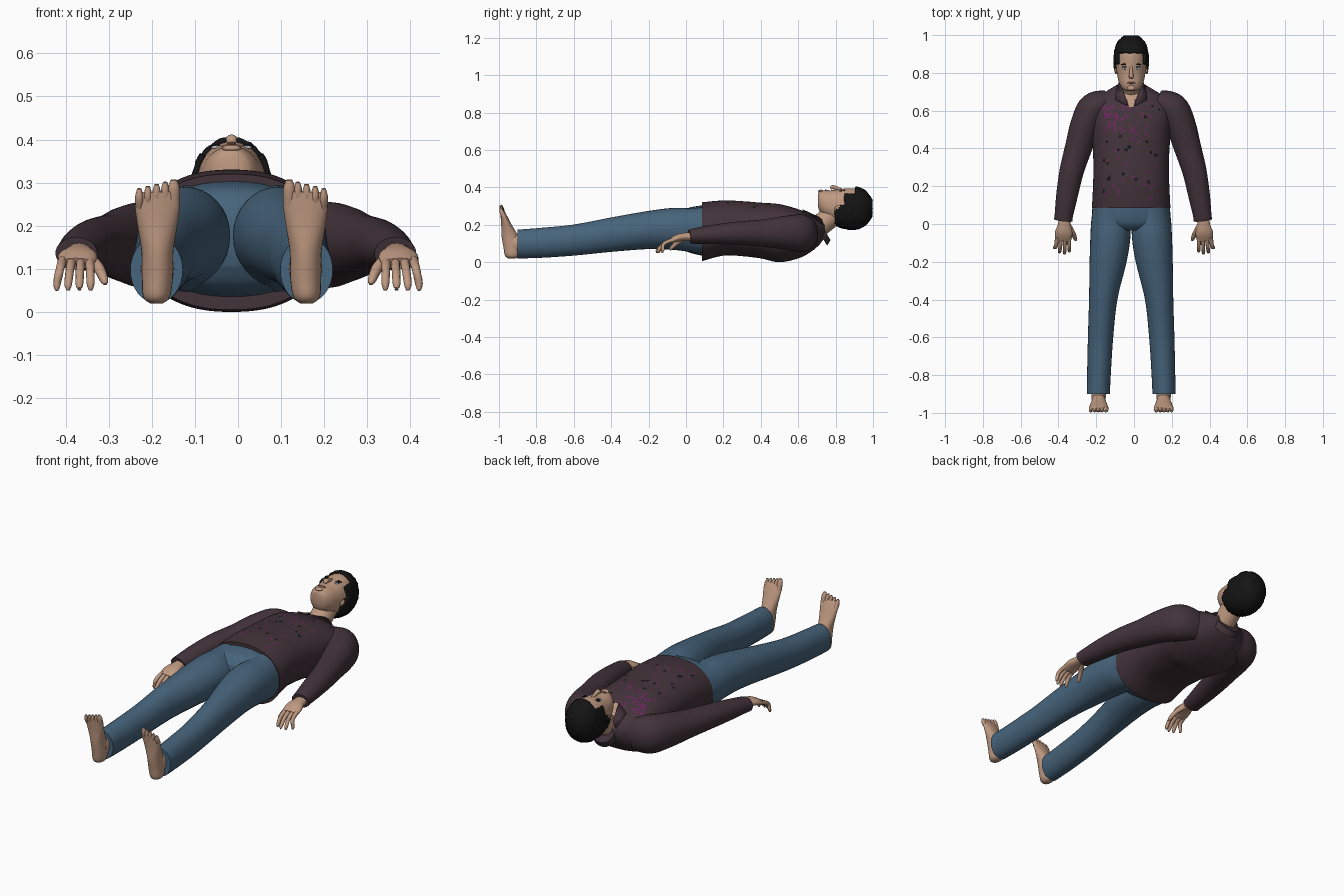
import bpy, bmesh, math, random
from mathutils import Vector
from mathutils.bvhtree import BVHTree

random.seed(4)
cube = bpy.data.objects.get("Cube")
if cube:
    bpy.data.objects.remove(cube, do_unlink=True)

CX = -0.015   # body centre line
Y, Z = Vector((0, 1, 0)), Vector((0, 0, 1))


def material(name, rgb):
    m = bpy.data.materials.new(name)
    m.use_nodes = True
    m.diffuse_color = (*rgb, 1)
    m.node_tree.nodes["Principled BSDF"].inputs["Base Color"].default_value = (*rgb, 1)
    return m


SKIN = material("skin", (0.52, 0.32, 0.22))
SHIRT = material("shirt_plum", (0.055, 0.033, 0.042))
STREAK = material("shirt_magenta", (0.13, 0.02, 0.10))
DENIM = material("denim", (0.062, 0.128, 0.2))
HAIR = material("hair_black", (0.007, 0.007, 0.007))
WHITE = material("eye_white", (0.6, 0.6, 0.6))
IRIS = material("iris_blue", (0.1, 0.22, 0.4))
LIP = material("lip", (0.32, 0.15, 0.11))


def finish(name, bm, *mats):
    bmesh.ops.recalc_face_normals(bm, faces=bm.faces)
    for f in bm.faces:
        f.smooth = True
    me = bpy.data.meshes.new(name)
    bm.to_mesh(me)
    bm.free()
    for m in mats:
        me.materials.append(m)
    ob = bpy.data.objects.new(name, me)
    bpy.context.collection.objects.link(ob)
    return ob


def spline(rows, steps):
    """Smooth interpolation through rows of numbers."""
    rows = [Vector(r) for r in rows]
    out = []
    for i in range(len(rows) - 1):
        a, b = rows[i], rows[i + 1]
        ta = (b - rows[max(i - 1, 0)]) / 2
        tb = (rows[min(i + 2, len(rows) - 1)] - a) / 2
        for k in range(steps):
            t = k / steps
            out.append(a * (2*t**3 - 3*t*t + 1) + ta * (t**3 - 2*t*t + t)
                       + b * (3*t*t - 2*t**3) + tb * (t**3 - t*t))
    return out + [rows[-1]]


def tube(rows, up=Z, axis=None, segs=24, steps=4, power=2.0):
    """Loft through rows of x, y, z, side radius, up radius."""
    rows = spline(rows, steps)
    bm = bmesh.new()
    rings = []
    for i, r in enumerate(rows):
        c = Vector(r[:3])
        t = axis or (Vector(rows[min(i + 1, len(rows) - 1)][:3])
                     - Vector(rows[max(i - 1, 0)][:3])).normalized()
        side = t.cross(up).normalized()
        top = side.cross(t)
        ring = []
        for k in range(segs):
            a = math.tau * k / segs
            u, v = [math.copysign(abs(q) ** (2 / power), q) for q in (math.cos(a), math.sin(a))]
            ring.append(bm.verts.new(c + side * u * r[3] + top * v * r[4]))
        rings.append(ring)
    for p, q in zip(rings, rings[1:]):
        for k in range(segs):
            j = (k + 1) % segs
            bm.faces.new((p[k], p[j], q[j], q[k]))
    bm.faces.new(rings[0][::-1])
    bm.faces.new(rings[-1])
    return bm


def span(rows):
    """Centred rings from y, lowest z, highest z, half width."""
    return [(CX, y, (lo + hi) / 2, w, (hi - lo) / 2) for y, lo, hi, w in rows]


def blob(name, loc, size, mat):
    bm = bmesh.new()
    bmesh.ops.create_uvsphere(bm, u_segments=16, v_segments=10, radius=1)
    for v in bm.verts:
        v.co = Vector(loc) + Vector(a * b for a, b in zip(v.co, size))
    return finish(name, bm, mat)


# Shirt body with open neckline and woven streaks
bm = tube(span([(0.085, 0.005, 0.32, 0.208), (0.2, 0.035, 0.33, 0.202), (0.3, 0.032, 0.326, 0.2),
                (0.4, 0.02, 0.318, 0.203), (0.5, 0.0, 0.31, 0.212), (0.6, 0.02, 0.283, 0.222),
                (0.66, 0.05, 0.255, 0.195), (0.71, 0.09, 0.228, 0.12), (0.74, 0.13, 0.215, 0.07)]),
          axis=Y, segs=96, steps=7, power=2.3)
bm.normal_update()
for f in bm.faces:
    p = f.calc_center_median()
    dx = abs(p.x - CX)
    if p.z > 0.18 and dx < (p.y - 0.6) * 0.45:
        f.material_index = 1
    elif p.z > 0.22 and dx < 0.15 and 0.12 < p.y < 0.63:
        dense = p.y > 0.48 and p.x < 0
        if random.random() < (0.3 if dense else 0.07):
            f.material_index = 2 if dense or random.random() < 0.5 else 3
finish("shirt_body", bm, SHIRT, SKIN, STREAK, HAIR)

# Hips
finish("hips", tube(span([(-0.035, 0.11, 0.25, 0.1), (0.0, 0.06, 0.285, 0.195),
                          (0.06, 0.04, 0.3, 0.207), (0.12, 0.03, 0.305, 0.2)]),
                    axis=Y, segs=40, power=2.2), DENIM)

# Neck
finish("neck", tube([(CX, 0.66, 0.15, 0.062, 0.055), (CX, 0.74, 0.215, 0.058, 0.058),
                     (CX, 0.81, 0.28, 0.06, 0.062)]), SKIN)

# Head and hair share one profile
SKULL = [(0.705, 0.3, 0.368, 0.026), (0.715, 0.27, 0.378, 0.046), (0.745, 0.24, 0.384, 0.064),
         (0.79, 0.215, 0.385, 0.074), (0.84, 0.192, 0.392, 0.08), (0.9, 0.185, 0.394, 0.08),
         (0.95, 0.205, 0.375, 0.068), (0.985, 0.25, 0.33, 0.035)]
head = finish("head", tube(span(SKULL), axis=Y, segs=40, power=2.15), SKIN)
surface = BVHTree.FromPolygons([v.co for v in head.data.vertices],
                               [p.vertices for p in head.data.polygons])


def hairline(z):
    if z > 0.355:
        return 0.9
    return 0.85 if z > 0.3 else 0.8 + max(0, z - 0.27)


bm = tube(span(SKULL), axis=Y, segs=64, steps=8, power=2.15)
mid = Vector((CX, 0.85, 0.29))
bmesh.ops.delete(bm, context="FACES", geom=[
    f for f in bm.faces if f.calc_center_median().y < hairline(f.calc_center_median().z)])
for v in bm.verts:
    d = v.co - mid
    v.co += d.normalized() * (0.012 + random.uniform(-0.002, 0.003))
hair = finish("hair", bm, HAIR)
solid = hair.modifiers.new("thickness", "SOLIDIFY")
solid.thickness = 0.014
solid.offset = -1


def face_spot(name, x, y, size, mat, lift=0.0):
    hit = surface.ray_cast(Vector((x, y, 1)), -Z)[0]
    return blob(name, (x, y, hit.z + lift), size, mat)


# Nose and mouth
finish("nose", tube([(CX, 0.835, 0.385, 0.007, 0.008), (CX, 0.805, 0.395, 0.009, 0.01),
                     (CX, 0.783, 0.401, 0.013, 0.011), (CX, 0.774, 0.391, 0.01, 0.006)],
                    segs=12), SKIN)
face_spot("mouth", CX, 0.747, (0.024, 0.005, 0.005), LIP)
face_spot("chin", CX, 0.72, (0.022, 0.014, 0.008), SKIN)

# Collar band
finish("collar_band", tube([(CX, 0.715, 0.155, 0.078, 0.078), (CX, 0.742, 0.17, 0.068, 0.06)],
                           axis=Vector((0, 0.85, 0.5)).normalized(), segs=32), SHIRT)

for s, side in ((1, "left"), (-1, "right")):
    # Face details
    ex = CX + s * 0.034
    face_spot(side + "_eye", ex, 0.824, (0.014, 0.007, 0.004), WHITE)
    face_spot(side + "_iris", ex, 0.824, (0.006, 0.006, 0.003), IRIS, 0.002)
    face_spot(side + "_eyelid", ex, 0.832, (0.016, 0.003, 0.005), HAIR)
    face_spot(side + "_eyebrow", ex, 0.845, (0.02, 0.004, 0.004), HAIR)
    blob(side + "_ear", (CX + s * 0.08, 0.822, 0.285), (0.009, 0.028, 0.018), SKIN)

    # Collar flap
    bm = bmesh.new()
    flap = [(0.015, 0.625, 0.282), (0.085, 0.66, 0.258), (0.075, 0.735, 0.2), (0.05, 0.725, 0.235)]
    bm.faces.new([bm.verts.new((CX + s * x, y, z)) for x, y, z in flap])
    ob = finish(side + "_collar_flap", bm, SHIRT)
    ob.modifiers.new("thickness", "SOLIDIFY").thickness = 0.008

    # Trouser leg
    leg = [(0.1, 0.1, 0.17, 0.1, 0.125), (0.108, 0.02, 0.172, 0.103, 0.117),
           (0.11, -0.07, 0.178, 0.106, 0.112), (0.122, -0.2, 0.172, 0.098, 0.102),
           (0.148, -0.4, 0.147, 0.075, 0.092), (0.162, -0.6, 0.118, 0.067, 0.083),
           (0.17, -0.78, 0.103, 0.063, 0.08), (0.174, -0.9, 0.097, 0.061, 0.077)]
    finish(side + "_trouser_leg", tube([(CX + s * r[0], *r[1:]) for r in leg],
                                       axis=Y, segs=32, steps=5), DENIM)

    # Foot with upright toes
    fx = CX + s * 0.172
    finish(side + "_ankle", tube([(fx, -0.86, 0.1, 0.04, 0.055), (fx, -0.93, 0.1, 0.037, 0.052)],
                                 axis=Y), SKIN)
    foot = [(0.002, -0.93, 0.02, 0.015, 0.02), (0.002, -0.928, 0.035, 0.031, 0.04),
            (0.0, -0.93, 0.08, 0.036, 0.046), (0.0, -0.942, 0.14, 0.037, 0.044),
            (0.0, -0.96, 0.2, 0.046, 0.028), (0.0, -0.975, 0.25, 0.052, 0.017),
            (0.0, -0.985, 0.278, 0.045, 0.01)]
    finish(side + "_foot", tube([(fx + s * r[0], *r[1:]) for r in foot], up=Y, axis=Z), SKIN)
    for k in range(5):
        tx = fx + s * (-0.038 + 0.02 * k)
        top = 0.306 - 0.005 * k
        w = 0.014 if k == 0 else 0.01
        finish(f"{side}_toe_{k + 1}", tube([(tx, -0.974, 0.245, w, 0.012),
                                            (tx, -0.985, top - 0.02, w, 0.012),
                                            (tx, -0.99, top, w * 0.5, 0.006)], up=Y, segs=10), SKIN)

    # Sleeve
    ax = -0.005
    arm = [(0.13, 0.65, 0.15, 0.06, 0.085), (0.205, 0.615, 0.155, 0.083, 0.1),
           (0.25, 0.53, 0.157, 0.08, 0.09), (0.287, 0.41, 0.155, 0.072, 0.073),
           (0.325, 0.28, 0.155, 0.064, 0.062), (0.35, 0.15, 0.148, 0.057, 0.052),
           (0.366, 0.05, 0.14, 0.049, 0.042), (0.37, 0.02, 0.136, 0.049, 0.038)]
    finish(side + "_sleeve", tube([(ax + s * r[0], *r[1:]) for r in arm], segs=32, steps=5), SHIRT)

    # Hand
    hand = [(0.367, 0.05, 0.137, 0.032, 0.025), (0.369, 0.0, 0.136, 0.033, 0.022),
            (0.372, -0.045, 0.129, 0.046, 0.02), (0.376, -0.085, 0.112, 0.043, 0.014)]
    finish(side + "_hand", tube([(s * r[0], *r[1:]) for r in hand], segs=20), SKIN)
    for k in range(4):
        bx, tx = 0.344 + 0.021 * k, 0.342 + 0.026 * k
        reach = (0.145, 0.156, 0.15, 0.128)[k]
        finish(f"{side}_finger_{k + 1}", tube([(s * bx, -0.07, 0.12, 0.011, 0.011),
                                               (s * (bx + tx) / 2, -0.118, 0.098, 0.01, 0.01),
                                               (s * tx, -reach + 0.004, 0.065, 0.009, 0.009),
                                               (s * tx, -reach, 0.05, 0.004, 0.004)], segs=10), SKIN)
    finish(side + "_thumb", tube([(s * 0.35, -0.005, 0.128, 0.015, 0.015),
                                  (s * 0.325, -0.045, 0.105, 0.013, 0.013),
                                  (s * 0.311, -0.078, 0.075, 0.01, 0.01),
                                  (s * 0.308, -0.086, 0.064, 0.004, 0.004)], segs=10), SKIN)

# Smooth shading with kept edges
bpy.ops.object.select_all(action="DESELECT")
for ob in bpy.context.collection.objects:
    if ob.type == "MESH":
        ob.select_set(True)
        bpy.context.view_layer.objects.active = ob
bpy.ops.object.shade_smooth_by_angle(angle=math.radians(50))
